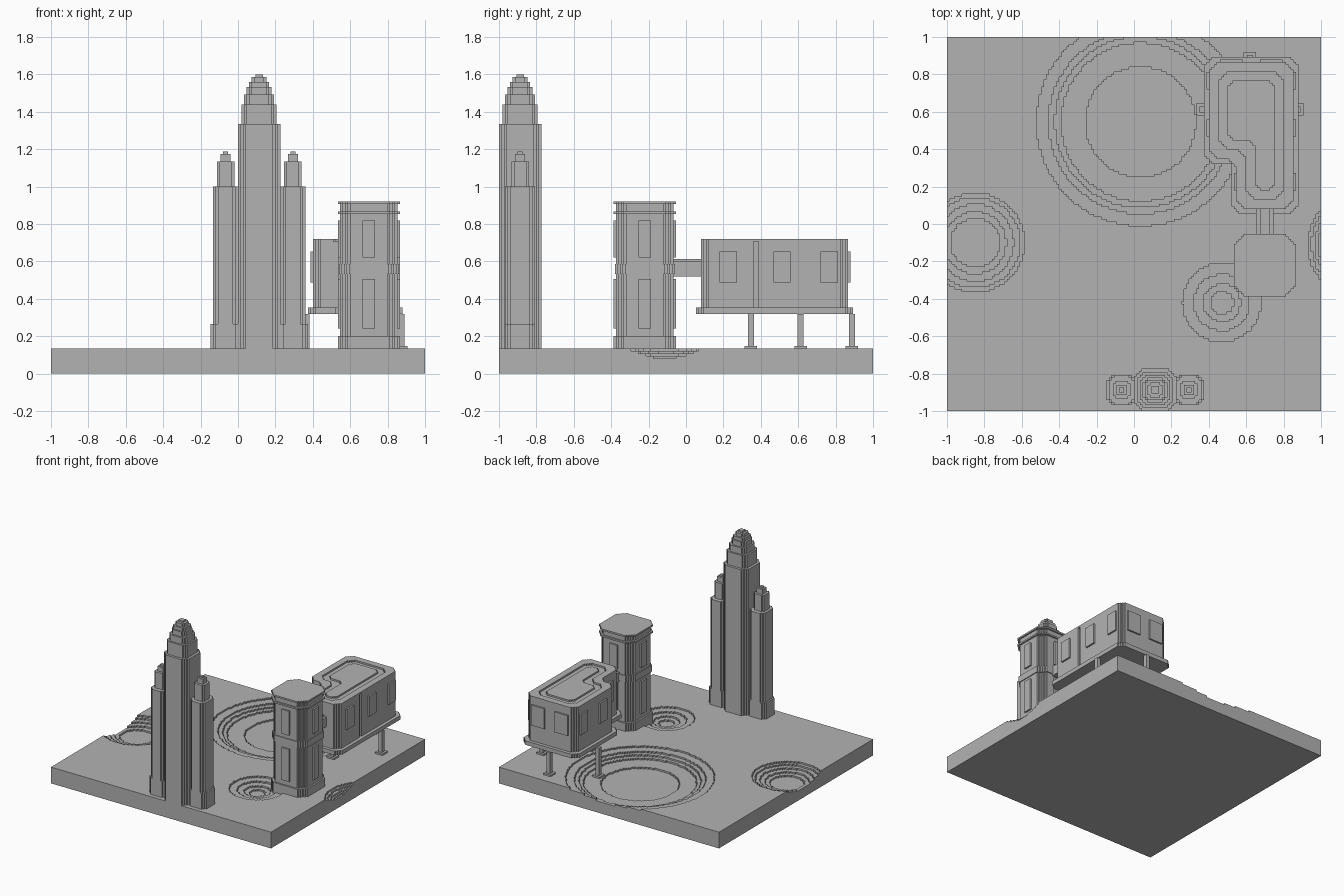
import bpy, bmesh, math

if "Cube" in bpy.data.objects:
    bpy.data.objects.remove(bpy.data.objects["Cube"])

U = 2 / 150          # one block of the stepped style
HALF = 75            # half the ground width, in blocks
GROUND = 10          # ground thickness, in blocks

stone = bpy.data.materials.new("stone_grey")
stone.use_nodes = True
GREY = (0.45, 0.45, 0.45, 1)
stone.diffuse_color = GREY
stone.node_tree.nodes["Principled BSDF"].inputs["Base Color"].default_value = GREY


def finish(name, bm):
    bmesh.ops.remove_doubles(bm, verts=bm.verts, dist=0.001)
    bmesh.ops.recalc_face_normals(bm, faces=bm.faces)
    bmesh.ops.scale(bm, vec=(U, U, U), verts=bm.verts)
    mesh = bpy.data.meshes.new(name)
    bm.to_mesh(mesh)
    bm.free()
    mesh.materials.append(stone)
    ob = bpy.data.objects.new(name, mesh)
    bpy.context.collection.objects.link(ob)
    return ob


def stair_corners(points, n):
    """Replace each corner of a right-angled outline by n block steps."""
    out = []
    for i, p in enumerate(points):
        q, r = points[i - 1], points[(i + 1) % len(points)]
        la, lb = math.dist(p, q), math.dist(p, r)
        a = [(p[k] - q[k]) / la for k in (0, 1)]
        b = [(r[k] - p[k]) / lb for k in (0, 1)]
        x, y = p[0] - a[0] * n, p[1] - a[1] * n
        out.append((x, y))
        for _ in range(n):
            for d in (b, a):
                x, y = x + d[0], y + d[1]
                out.append((x, y))
    return out


def add_prism(bm, outline, z0, z1):
    low = [bm.verts.new((x, y, z0)) for x, y in outline]
    high = [bm.verts.new((x, y, z1)) for x, y in outline]
    bm.faces.new(low[::-1])
    bm.faces.new(high)
    for i in range(len(low)):
        j = (i + 1) % len(low)
        bm.faces.new((low[i], low[j], high[j], high[i]))


def rect(x0, x1, y0, y1):
    return [(x0, y0), (x1, y0), (x1, y1), (x0, y1)]


def block(name, x, y, z, corner=0):
    bm = bmesh.new()
    add_prism(bm, stair_corners(rect(*x, *y), corner), *z)
    return finish(name, bm)


def tower(name, cx, cy, tiers):
    """Stack of (bottom, top, half x, half y, corner steps)."""
    for i, (z0, z1, hx, hy, n) in enumerate(tiers):
        block(f"{name}_tier_{i + 1}", (cx - hx, cx + hx), (cy - hy, cy + hy), (z0, z1), n)


# Ground slab with terraced craters: centre and the radius of each step down
CRATERS = [
    (0.035, 0.545, (0.555, 0.49, 0.457, 0.423, 0.295)),
    (-0.85, -0.10, (0.263, 0.24, 0.205, 0.165, 0.13)),
    (0.47, -0.42, (0.21, 0.15, 0.10, 0.06)),
    (1.22, -0.11, (0.29, 0.27, 0.25, 0.235)),
]


def height(i, j):
    if not (-HALF <= i < HALF and -HALF <= j < HALF):
        return 0
    x, y = (i + 0.5) * U, (j + 0.5) * U
    return GROUND - max(sum(math.hypot(x - cx, y - cy) < r for r in radii)
                        for cx, cy, radii in CRATERS)


bm = bmesh.new()


def quad(*points):
    bm.faces.new([bm.verts.new(p) for p in points])


for i in range(-HALF, HALF):
    for j in range(-HALF, HALF):
        h = height(i, j)
        c = [(i, j), (i + 1, j), (i + 1, j + 1), (i, j + 1)]
        quad(*[(x, y, h) for x, y in c])
        for k, (di, dj) in enumerate([(0, -1), (1, 0), (0, 1), (-1, 0)]):
            low = height(i + di, j + dj)
            if low < h:
                p, q = c[k], c[(k + 1) % 4]
                quad((*p, low), (*q, low), (*q, h), (*p, h))
quad(*[(x, y, 0) for x, y in rect(-HALF, HALF, -HALF, HALF)[::-1]])
finish("cratered_ground", bm)

# Tall spire with a stepped crown
tower("spire", 8.5, -66.5, [
    (GROUND, 100, 8.5, 8.5, 3), (100, 108, 7, 7, 2), (108, 112, 6, 6, 2),
    (112, 115, 5, 5, 2), (115, 117, 4, 4, 1), (117, 119, 3, 3, 1), (119, 120, 1.5, 1.5, 0)])

# Twin side turrets
for side, name in ((-1, "right_turret"), (1, "left_turret")):
    tower(name, 8.5 + side * 13.5, -66.5, [
        (GROUND, 20, 6, 6, 2), (20, 75, 5, 6, 2), (75, 85, 3.5, 3.5, 1),
        (85, 88, 2, 2, 0), (88, 89, 1, 1, 0)])

# Eight-sided watchtower with foot, belt and cornice
TX, TY = 52.5, -16.5
tower("watchtower", TX, TY, [
    (5, 15, 12.5, 12.5, 4), (15, 40, 11.5, 11.5, 4), (40, 44, 12, 12, 4),
    (44, 64, 11.5, 11.5, 4), (64, 65, 12.5, 12.5, 4), (65, 68, 11.5, 11.5, 4),
    (68, 69, 12.5, 12.5, 4)])
for label, z in (("lower", (18, 38)), ("upper", (46.5, 61.5))):
    block(f"watchtower_{label}_panels_x", (TX - 12.5, TX + 12.5), (TY - 2.5, TY + 2.5), z)
    block(f"watchtower_{label}_panels_y", (TX - 2.5, TX + 2.5), (TY - 12.5, TY + 12.5), z)

# Covered bridge
block("bridge", (49, 56), (-5.5, 7), (39, 45))
block("bridge_roof", (50.5, 54.5), (-5.5, 7), (45, 46))

# House on a platform: square hall plus a wing
block("hall_platform", (28, 66), (24, 67), (24, 26.5), 3)
block("wing_platform", (39, 66), (4, 30), (24, 26.5), 3)
block("hall", (30, 64), (26, 65), (26.5, 53), 3)
block("wing", (41, 64), (6, 30), (26.5, 53), 3)

# Roof rim and raised roof centre with a shallow groove between
def key_shape(inset):
    k = inset
    return [(43 + k, 8 + k), (62 - k, 8 + k), (62 - k, 63 - k), (32 + k, 63 - k),
            (32 + k, 28 + k), (43 + k, 28 + k)]


outer = [(41, 6), (64, 6), (64, 65), (30, 65), (30, 26), (41, 26)]
bm = bmesh.new()
rings = [[[bm.verts.new((x, y, z)) for x, y in stair_corners(s, 3)] for z in (53, 54)]
         for s in (outer, key_shape(2))]
count = len(rings[0][0])
for i in range(count):
    j = (i + 1) % count
    (a, b), (c, d) = rings
    for low, high in ((a, b), (c, d), (b, d), (a, c)):
        bm.faces.new((low[i], low[j], high[j], high[i]))
finish("roof_rim", bm)
bm = bmesh.new()
add_prism(bm, stair_corners(key_shape(5.5), 2), 53, 54)
finish("roof_centre", bm)

# House windows
SILL = (36.5, 49)
for i, y in enumerate((17, 38.5, 57.5)):
    block(f"left_window_{i + 1}", (63.5, 65), (y - 3.5, y + 3.5), SILL)
    wall = 41 if y < 26 else 30
    block(f"right_window_{i + 1}", (wall - 1, wall + 0.5), (y - 3.5, y + 3.5), SILL)
for i, x in enumerate((39, 55)):
    block(f"back_window_{i + 1}", (x - 4.5, x + 4.5), (64.5, 66), SILL)

# Four stilts with foot plates
for name, x, y in (("left", 65.5, 46), ("right", 27.5, 46), ("back", 46.5, 66.5), ("front", 46.5, 26)):
    base = height(int(x), int(y))
    block(f"{name}_stilt", (x - 1.2, x + 1.2), (y - 1.2, y + 1.2), (base, 24))
    block(f"{name}_stilt_foot", (x - 2.5, x + 2.5), (y - 2.5, y + 2.5), (base - 1, base + 1))
